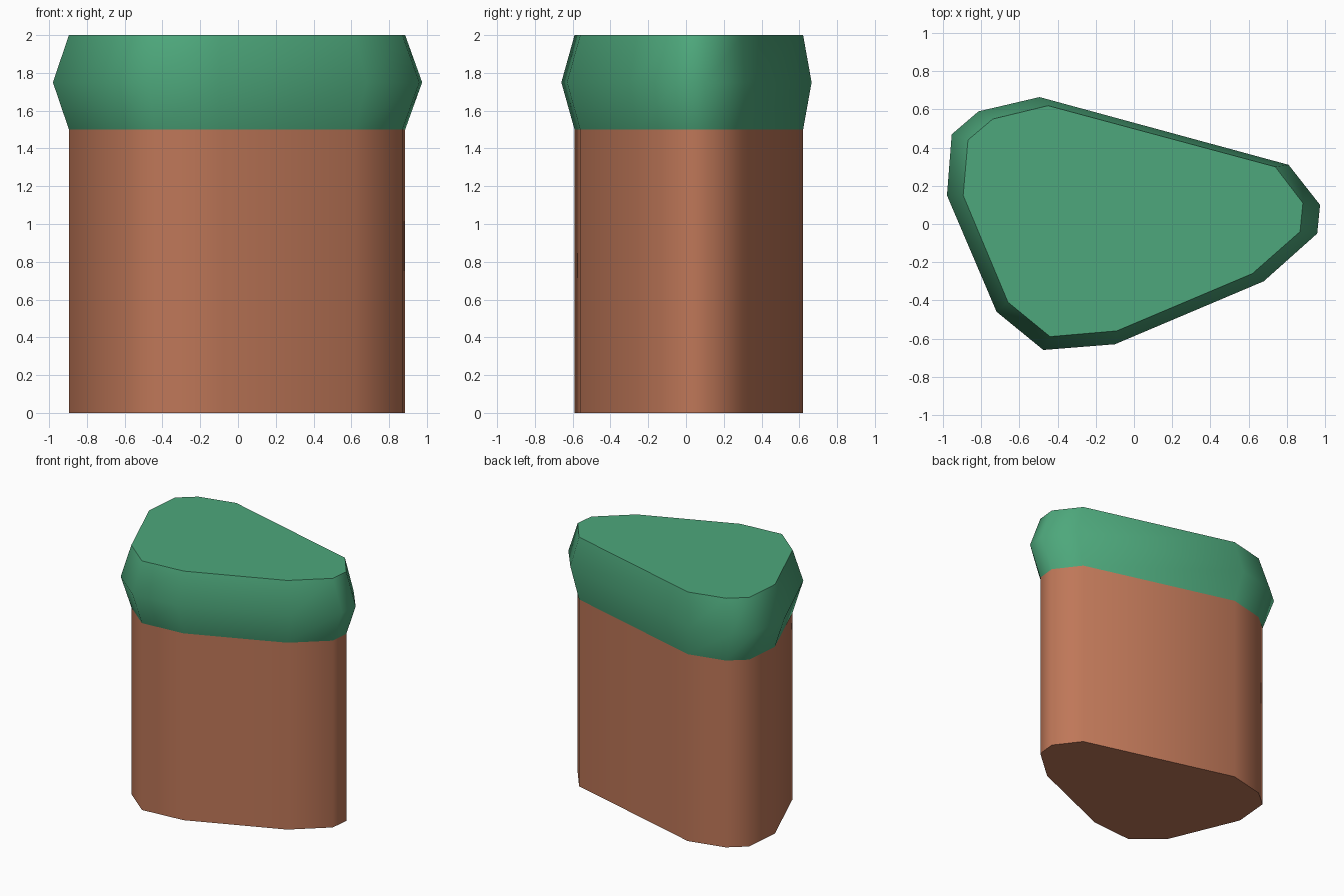
import bpy, bmesh, math

if "Cube" in bpy.data.objects:
    bpy.data.objects.remove(bpy.data.objects["Cube"])

# Outline of the shaft, and the wider outline at the middle of the cap
INNER = [(-0.45, 0.62), (-0.74, 0.55), (-0.87, 0.44), (-0.895, 0.15),
         (-0.66, -0.41), (-0.44, -0.59), (-0.09, -0.56), (0.62, -0.26),
         (0.87, -0.04), (0.885, 0.11), (0.74, 0.30)]
OUTER = [(-0.495, 0.665), (-0.815, 0.59), (-0.955, 0.47), (-0.98, 0.15),
         (-0.72, -0.46), (-0.475, -0.66), (-0.10, -0.63), (0.68, -0.30),
         (0.96, -0.05), (0.975, 0.10), (0.81, 0.31)]


def material(name, color):
    m = bpy.data.materials.new(name)
    m.diffuse_color = (*color, 1)
    m.use_nodes = True
    m.node_tree.nodes["Principled BSDF"].inputs["Base Color"].default_value = m.diffuse_color
    return m


def loft(name, rings, mat, bottom=False, top=False):
    """Skin a stack of (outline, z) rings, with optional end faces."""
    bm = bmesh.new()
    loops = [[bm.verts.new((x, y, z)) for x, y in pts] for pts, z in rings]
    n = len(loops[0])
    for a, b in zip(loops, loops[1:]):
        for i in range(n):
            j = (i + 1) % n
            bm.faces.new((a[i], a[j], b[j], b[i]))
    if bottom:
        bm.faces.new(loops[0][::-1])
    if top:
        bm.faces.new(loops[-1])
    mesh = bpy.data.meshes.new(name)
    bm.to_mesh(mesh)
    bm.free()
    mesh.materials.append(mat)
    ob = bpy.data.objects.new(name, mesh)
    bpy.context.collection.objects.link(ob)
    bpy.ops.object.select_all(action='DESELECT')
    ob.select_set(True)
    bpy.context.view_layer.objects.active = ob
    bpy.ops.object.shade_smooth_by_angle(angle=math.radians(60))
    return ob


earth = material("earth brown", (0.52, 0.185, 0.098))
grass = material("grass green", (0.075, 0.39, 0.2))

# Straight earth column
loft("earth_column", [(INNER, 0), (INNER, 1.5)], earth, bottom=True)
# Bulging grass cap with a flat top
loft("grass_cap", [(INNER, 1.5), (OUTER, 1.75), (INNER, 2)], grass, top=True)
